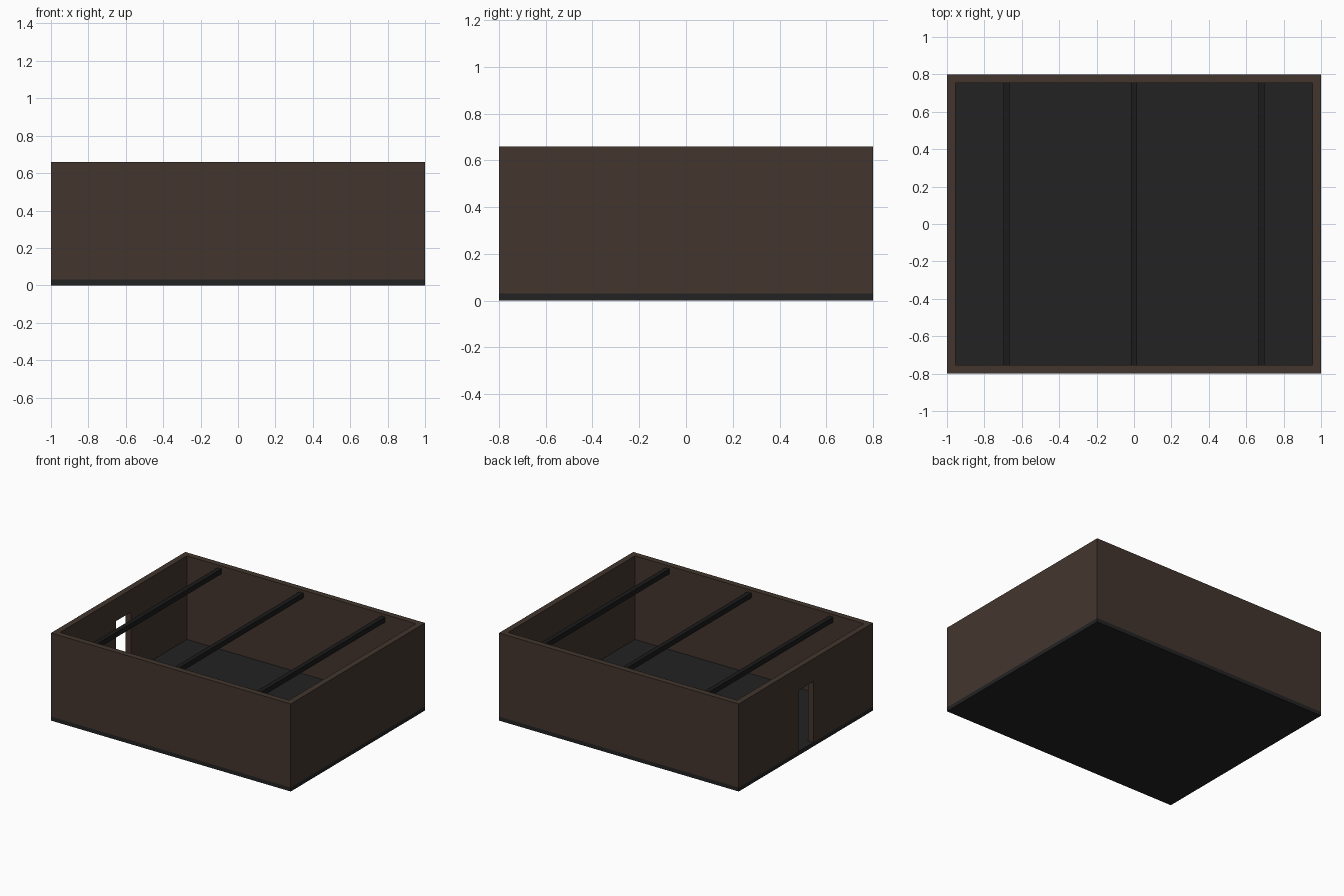
import bpy
import bmesh
from mathutils import Vector

cube = bpy.data.objects.get("Cube")
if cube:
    bpy.data.objects.remove(cube, do_unlink=True)

# Main dimensions
HALF_X, HALF_Y = 1.0, 0.8
FLOOR, TOP, WALL = 0.03, 0.66, 0.045
DOOR_HALF, DOOR_TOP = 0.09, 0.49


def material(name, rgb):
    mat = bpy.data.materials.new(name)
    mat.use_nodes = True
    mat.diffuse_color = (*rgb, 1)
    bsdf = next(n for n in mat.node_tree.nodes if n.type == 'BSDF_PRINCIPLED')
    bsdf.inputs["Base Color"].default_value = (*rgb, 1)
    return mat


brown = material("dark brown wall", (0.056, 0.036, 0.027))
charcoal = material("charcoal floor", (0.0165, 0.0165, 0.0165))
black = material("black beam", (0.011, 0.011, 0.011))


def prism(name, outline, depth, mat):
    """Extrude a planar outline along the depth vector."""
    bm = bmesh.new()
    face = bm.faces.new([bm.verts.new(p) for p in outline])
    result = bmesh.ops.extrude_face_region(bm, geom=[face], use_keep_orig=True)
    moved = [v for v in result["geom"] if isinstance(v, bmesh.types.BMVert)]
    bmesh.ops.translate(bm, verts=moved, vec=Vector(depth))
    bmesh.ops.recalc_face_normals(bm, faces=bm.faces)
    mesh = bpy.data.meshes.new(name)
    bm.to_mesh(mesh)
    bm.free()
    mesh.materials.append(mat)
    obj = bpy.data.objects.new(name, mesh)
    bpy.context.collection.objects.link(obj)
    return obj


def box(name, low, high, mat):
    (x0, y0, z0), (x1, y1, z1) = low, high
    outline = [(x0, y0, z0), (x1, y0, z0), (x1, y1, z0), (x0, y1, z0)]
    return prism(name, outline, (0, 0, z1 - z0), mat)


# Floor slab
box("floor", (-HALF_X, -HALF_Y, 0), (HALF_X, HALF_Y, FLOOR), charcoal)

# Long walls and the plain side wall
inner_x, inner_y = HALF_X - WALL, HALF_Y - WALL
box("front_wall", (-HALF_X, -HALF_Y, FLOOR), (HALF_X, -inner_y, TOP), brown)
box("back_wall", (-HALF_X, inner_y, FLOOR), (HALF_X, HALF_Y, TOP), brown)
box("left_wall", (inner_x, -inner_y, FLOOR), (HALF_X, inner_y, TOP), brown)

# Side wall with the doorway notched into its outline
half = [(inner_y, TOP), (inner_y, FLOOR), (DOOR_HALF, FLOOR), (DOOR_HALF, DOOR_TOP)]
profile = half + [(-y, z) for y, z in reversed(half)]
prism("right_wall_with_doorway", [(-HALF_X, y, z) for y, z in profile], (WALL, 0, 0), brown)

# Ceiling beams spanning front to back
for label, x in (("right", -0.682), ("middle", 0), ("left", 0.682)):
    box(label + "_ceiling_beam", (x - 0.017, -inner_y, 0.602),
        (x + 0.017, inner_y, 0.64), black)
